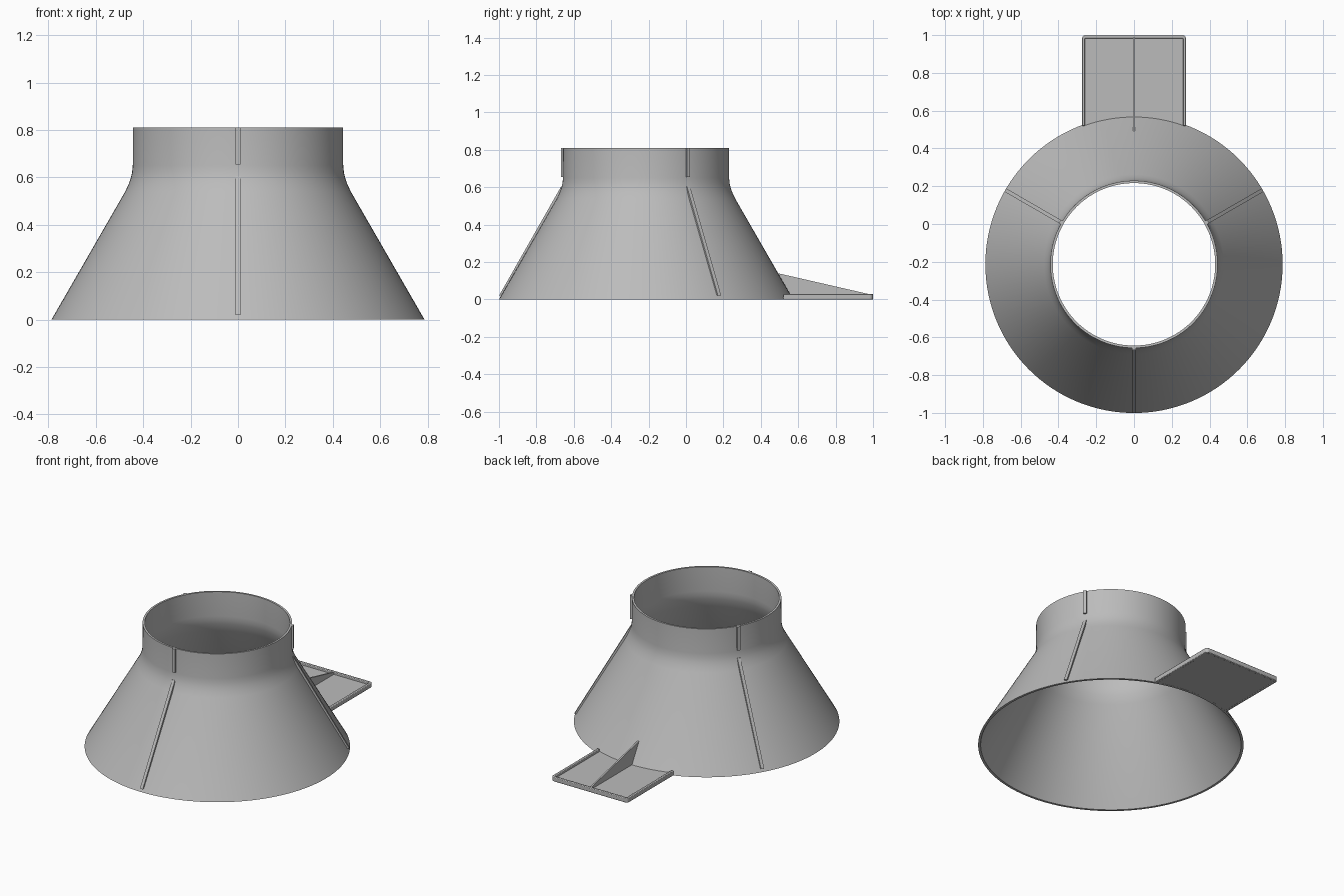
import bpy, bmesh, math
from mathutils import Matrix, Vector

if "Cube" in bpy.data.objects:
    bpy.data.objects.remove(bpy.data.objects["Cube"], do_unlink=True)

CY = -0.2135          # centre of the funnel along y
BASE_R, SLOPE = 0.787, 0.576

grey = bpy.data.materials.new("plain grey")
grey.use_nodes = True
grey.diffuse_color = (0.5, 0.5, 0.5, 1)
grey.node_tree.nodes["Principled BSDF"].inputs["Base Color"].default_value = (0.5, 0.5, 0.5, 1)


def cone_r(z):
    return BASE_R - SLOPE * z


def finish(name, bm, smooth=False):
    bmesh.ops.recalc_face_normals(bm, faces=bm.faces)
    mesh = bpy.data.meshes.new(name)
    bm.to_mesh(mesh)
    bm.free()
    mesh.materials.append(grey)
    ob = bpy.data.objects.new(name, mesh)
    bpy.context.collection.objects.link(ob)
    if smooth:
        bpy.ops.object.select_all(action="DESELECT")
        ob.select_set(True)
        bpy.context.view_layer.objects.active = ob
        bpy.ops.object.shade_smooth_by_angle(angle=math.radians(30))
    return ob


def extrude(points, offset):
    """Closed prism from a planar outline."""
    bm = bmesh.new()
    face = bm.faces.new([bm.verts.new(p) for p in points])
    out = bmesh.ops.extrude_face_region(bm, geom=[face])
    verts = [g for g in out["geom"] if isinstance(g, bmesh.types.BMVert)]
    bmesh.ops.translate(bm, verts=verts, vec=offset)
    return bm


def radial_plate(name, profile, width, angle):
    """Thin upright plate from (radius, height) points, turned about the funnel axis."""
    bm = extrude([(r, -width / 2, z) for r, z in profile], Vector((0, width, 0)))
    bm.transform(Matrix.Translation((0, CY, 0)) @ Matrix.Rotation(math.radians(angle), 4, "Z"))
    return finish(name, bm)


# Funnel: hollow lathed shell with a soft bend below the neck
outer = [(BASE_R, 0), (cone_r(0.54), 0.54), (0.462, 0.57), (0.453, 0.595),
         (0.447, 0.62), (0.444, 0.65), (0.443, 0.81)]
inner = [(r - (0.015 if z < 0.55 else 0.013), z) for r, z in reversed(outer)]
bm = bmesh.new()
ring = [bm.verts.new((r, 0, z)) for r, z in outer + inner]
edges = [bm.edges.new((ring[i], ring[(i + 1) % len(ring)])) for i in range(len(ring))]
bmesh.ops.spin(bm, geom=ring + edges, cent=(0, 0, 0), axis=(0, 0, 1),
               angle=2 * math.pi, steps=128)
bmesh.ops.remove_doubles(bm, verts=bm.verts, dist=0.0001)
bmesh.ops.translate(bm, verts=bm.verts, vec=(0, CY, 0))
finish("funnel", bm, True)

# Three pairs of ribs on the cone and the neck
for side, angle in (("front", 270), ("left", 30), ("right", 150)):
    lo, hi = 0.02, 0.605
    radial_plate(side + "_cone_rib",
                 [(cone_r(lo) - 0.008, lo), (cone_r(lo) + 0.011, lo),
                  (cone_r(hi) + 0.015, hi), (cone_r(hi), hi)], 0.02, angle)
    radial_plate(side + "_neck_rib",
                 [(0.436, 0.655), (0.454, 0.655), (0.454, 0.81), (0.436, 0.81)], 0.02, angle)

# Rear tab floor, cut to the curve of the cone
half, back = 0.268, 0.99
reach = math.asin(half / 0.78)
arc = [(0.78 * math.sin(a), CY + 0.78 * math.cos(a), 0.001)
       for a in (reach * (1 - i / 8) for i in range(17))]
finish("tab_floor", extrude([(-half, back, 0.001), (half, back, 0.001)] + arc,
                            Vector((0, 0, 0.013))))


# Raised rim on three sides of the tab, with rounded corners
def u_path(half_width, end, radius):
    pts = [(half_width, 0.52, 0)]
    for sx, turn in ((1, range(7)), (-1, range(6, -1, -1))):
        for i in turn:
            a = i * math.pi / 12
            pts.append((sx * (half_width - radius + radius * math.cos(a)),
                        end - radius + radius * math.sin(a), 0))
    return pts + [(-half_width, 0.52, 0)]


rim = finish("tab_rim", extrude(u_path(0.276, 1.0, 0.02) + u_path(0.259, 0.983, 0.004)[::-1],
                                Vector((0, 0, 0.03))), True)
bevel = rim.modifiers.new("soft edges", "BEVEL")
bevel.width, bevel.segments = 0.005, 2
bevel.limit_method, bevel.angle_limit = "ANGLE", math.radians(50)

# Triangular fin bracing the tab against the cone
radial_plate("tab_fin", [(cone_r(0.01) - 0.008, 0.01), (0.985 - CY, 0.01), (0.985 - CY, 0.027),
                         (cone_r(0.14), 0.14), (cone_r(0.14) - 0.008, 0.14)], 0.01, 90)
